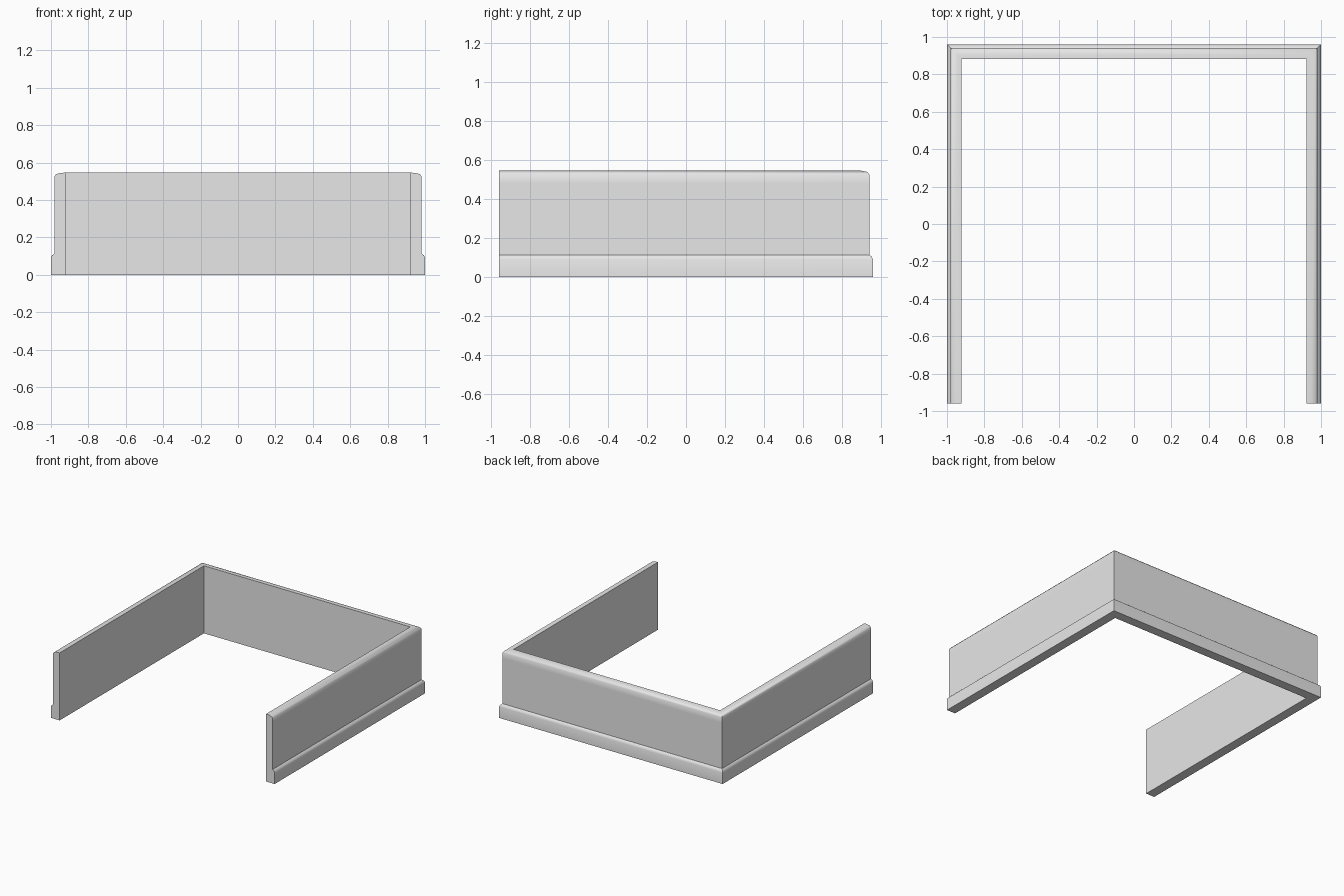
import bpy, bmesh, math

cube = bpy.data.objects.get("Cube")
if cube:
    bpy.data.objects.remove(cube, do_unlink=True)

# Plain grey finish
grey = bpy.data.materials.new("plain_grey")
grey.use_nodes = True
colour = (0.8, 0.8, 0.8, 1)
grey.diffuse_color = colour
grey.node_tree.nodes["Principled BSDF"].inputs["Base Color"].default_value = colour

HALF_W, HALF_D = 1.0, 0.96

# Wall section: (inset from the outer face, height)
profile = [(0, 0), (0, 0.09), (0.005, 0.103), (0.018, 0.113),
           (0.018, 0.48), (0.018, 0.526), (0.029, 0.539),
           (0.055, 0.545), (0.077, 0.546), (0.077, 0)]

# Stations along the U path: (x side, y end, mitred back corner)
stations = [(-1, -1, False), (-1, 1, True), (1, 1, True), (1, -1, False)]

# Sweep the section round three sides with mitred corners
bm = bmesh.new()
rings = []
for sx, sy, mitred in stations:
    rings.append([bm.verts.new((sx * (HALF_W - d),
                                sy * (HALF_D - (d if mitred else 0)), z))
                  for d, z in profile])
n = len(profile)
for a, b in zip(rings, rings[1:]):
    for i in range(n):
        j = (i + 1) % n
        bm.faces.new((a[i], a[j], b[j], b[i]))

# Flat front ends
bm.faces.new(rings[0])
bm.faces.new(rings[-1])
bmesh.ops.recalc_face_normals(bm, faces=bm.faces)

mesh = bpy.data.meshes.new("skirted_wall")
bm.to_mesh(mesh)
bm.free()
mesh.materials.append(grey)
wall = bpy.data.objects.new("skirted_wall", mesh)
bpy.context.collection.objects.link(wall)

# Soft top edge, sharp corners
bpy.ops.object.select_all(action="DESELECT")
wall.select_set(True)
bpy.context.view_layer.objects.active = wall
bpy.ops.object.shade_smooth_by_angle(angle=math.radians(50))
